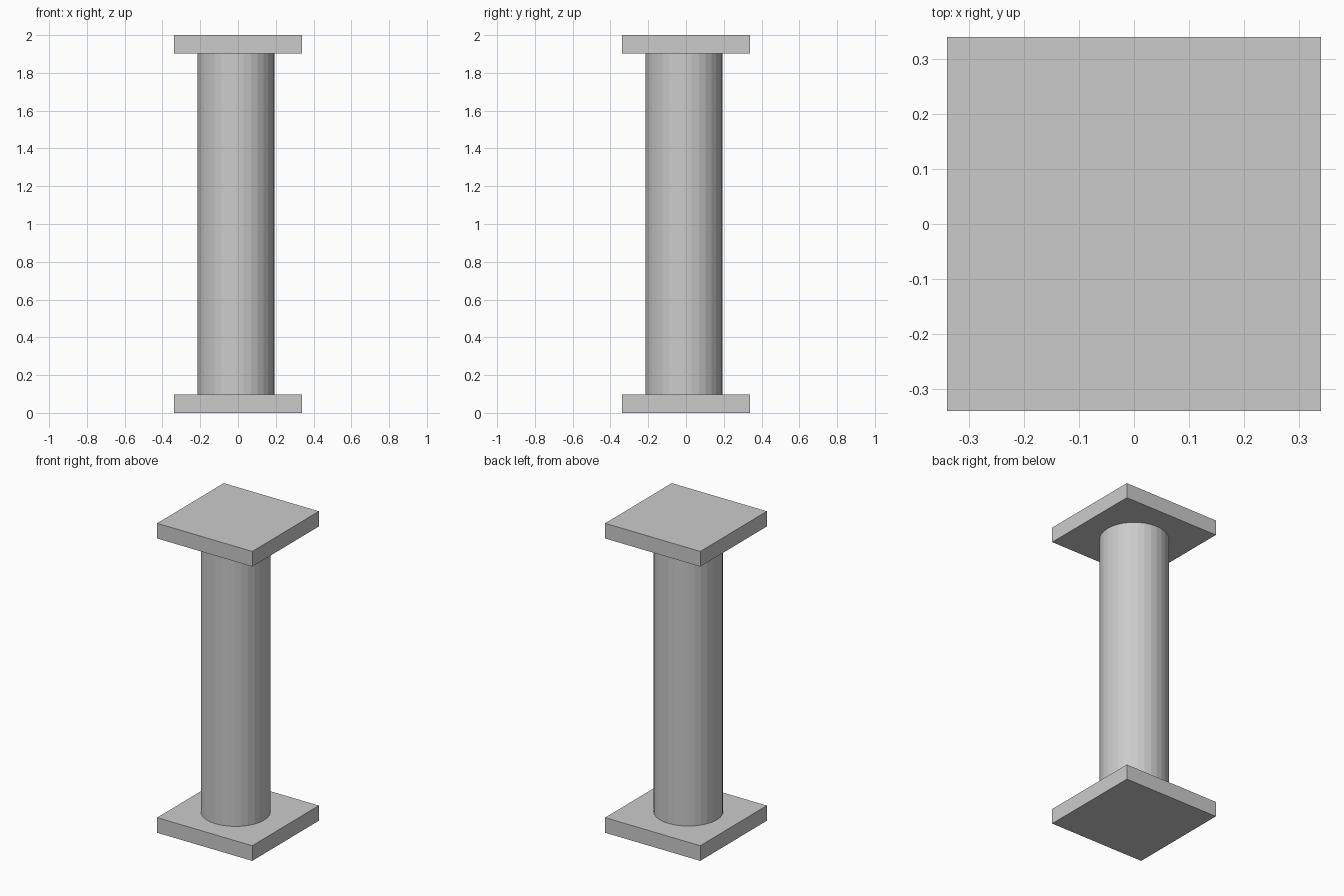
import bpy

if "Cube" in bpy.data.objects:
    bpy.data.objects.remove(bpy.data.objects["Cube"])

HALF = 0.34      # half width of the square slabs
THICK = 0.098    # slab thickness
HEIGHT = 2.0


def slab(name, z):
    bpy.ops.mesh.primitive_cube_add(size=1, location=(0, 0, z))
    ob = bpy.context.object
    ob.name = name
    ob.scale = (2 * HALF, 2 * HALF, THICK)
    bpy.ops.object.transform_apply(location=False, rotation=False, scale=True)
    return ob


# Square base and capital
slab("base_slab", THICK / 2)
slab("top_slab", HEIGHT - THICK / 2)

# Faceted round shaft, sitting slightly off centre
bpy.ops.mesh.primitive_cylinder_add(
    vertices=32, radius=0.204, depth=HEIGHT - 2 * THICK,
    location=(-0.01, -0.01, HEIGHT / 2))
bpy.context.object.name = "column_shaft"
